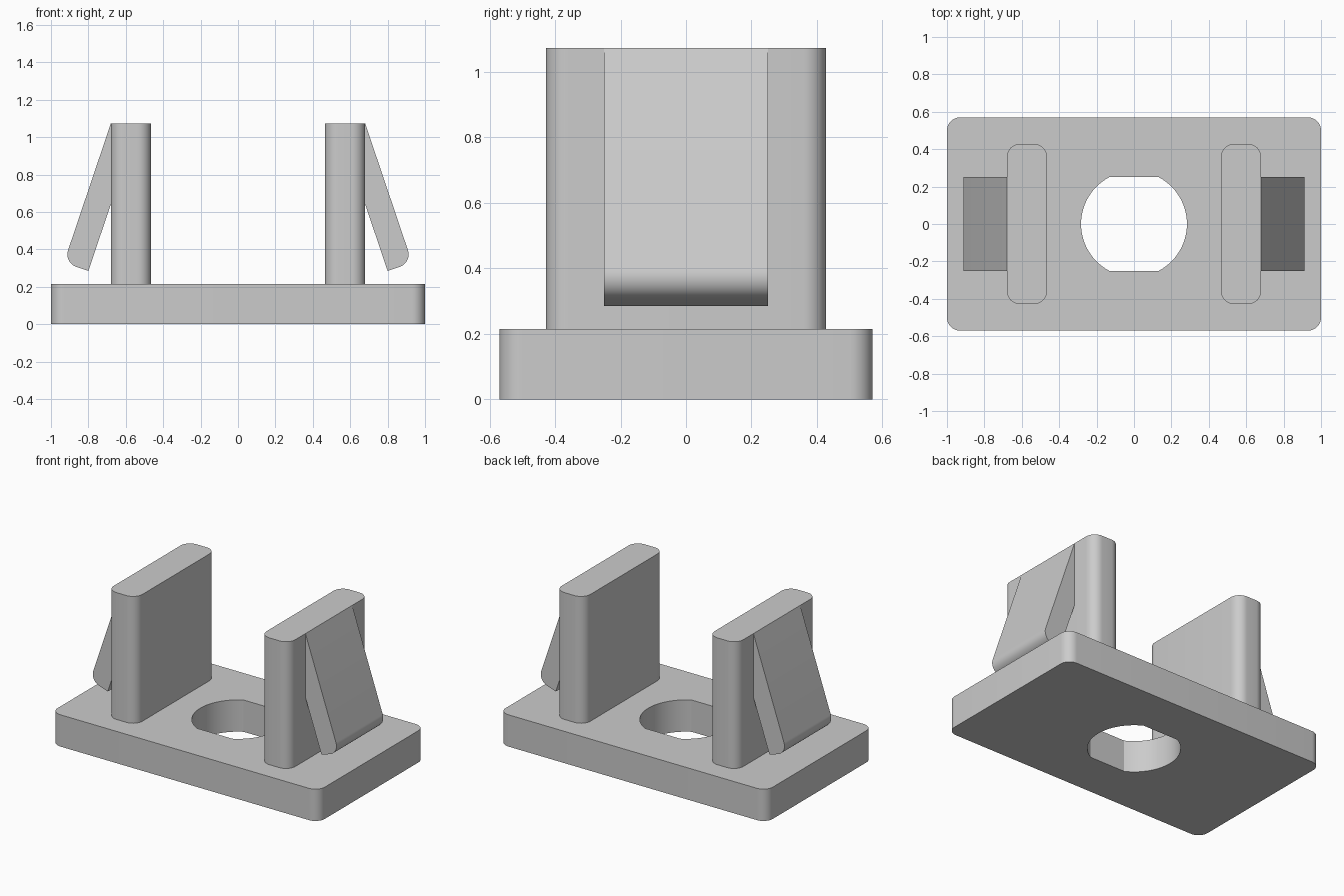
import bpy, bmesh, math
from mathutils import Vector

cube = bpy.data.objects.get("Cube")
if cube:
    bpy.data.objects.remove(cube, do_unlink=True)

grey = bpy.data.materials.new("light grey plastic")
grey.use_nodes = True
grey.diffuse_color = (0.6, 0.6, 0.6, 1)
grey.node_tree.nodes["Principled BSDF"].inputs["Base Color"].default_value = (0.6, 0.6, 0.6, 1)


def fillet(prev, corner, nxt, radius, steps=10):
    """Points of a round that replaces a right-angled corner."""
    a = (Vector(prev) - Vector(corner)).normalized() * radius
    b = (Vector(nxt) - Vector(corner)).normalized() * radius
    centre = Vector(corner) + a + b
    angles = [math.pi / 2 * i / steps for i in range(steps + 1)]
    return [centre - b * math.cos(t) - a * math.sin(t) for t in angles]


def rounded_rect(x0, x1, y, radius):
    corners = [(x0, -y), (x1, -y), (x1, y), (x0, y)]
    return [p for i in range(4)
            for p in fillet(corners[i - 1], corners[i], corners[(i + 1) % 4], radius)]


def prism(name, outline, low, high, place=lambda u, v, w: (u, v, w)):
    """Extrude a flat outline; place maps outline and depth to x, y, z."""
    bm = bmesh.new()
    face = bm.faces.new([bm.verts.new(place(u, v, low)) for u, v in outline])
    ext = bmesh.ops.extrude_face_region(bm, geom=[face], use_keep_orig=True)
    shift = Vector(place(0, 0, high)) - Vector(place(0, 0, low))
    bmesh.ops.translate(bm, vec=shift,
                        verts=[g for g in ext["geom"] if isinstance(g, bmesh.types.BMVert)])
    bmesh.ops.recalc_face_normals(bm, faces=bm.faces)
    mesh = bpy.data.meshes.new(name)
    bm.to_mesh(mesh)
    bm.free()
    mesh.materials.append(grey)
    obj = bpy.data.objects.new(name, mesh)
    bpy.context.collection.objects.link(obj)
    return obj


def smooth(obj):
    bpy.ops.object.select_all(action="DESELECT")
    obj.select_set(True)
    bpy.context.view_layer.objects.active = obj
    bpy.ops.object.shade_smooth_by_angle(angle=math.radians(30))


BASE_TOP, POST_TOP = 0.215, 1.073

# Base plate with a double-flat hole
base = prism("base_plate", rounded_rect(-1, 1, 0.57, 0.07), 0, BASE_TOP)
R, FLAT = 0.283, 0.25
half = math.asin(FLAT / R)
right_arc = [(R * math.cos(t), R * math.sin(t))
             for t in (half * i / 14 for i in range(-14, 15))]
hole = right_arc + [(-x, -y) for x, y in right_arc]
cutter = prism("hole_cutter", hole, -0.1, BASE_TOP + 0.1)
cutter.hide_render = True
cut = base.modifiers.new("hole", "BOOLEAN")
cut.operation, cut.solver, cut.object = "DIFFERENCE", "EXACT", cutter
bpy.context.view_layer.objects.active = base
bpy.ops.object.modifier_apply(modifier=cut.name)
bpy.data.objects.remove(cutter, do_unlink=True)
smooth(base)

# Posts and their angled snap clips, one pair per side
tip, heel, top = (0.931, 0.329), (0.80, 0.285), (0.68, POST_TOP)
clip_outline = [top] + list(fillet(top, tip, heel, 0.07)) + [heel, (0.68, 0.64)]
for side, sign in (("left", 1), ("right", -1)):
    x0, x1 = sorted((sign * 0.465, sign * 0.68))
    smooth(prism(side + "_post", rounded_rect(x0, x1, 0.428, 0.07), BASE_TOP, POST_TOP))
    smooth(prism(side + "_clip", clip_outline, -0.25, 0.25,
                 lambda u, v, w: (sign * u, w, v)))
